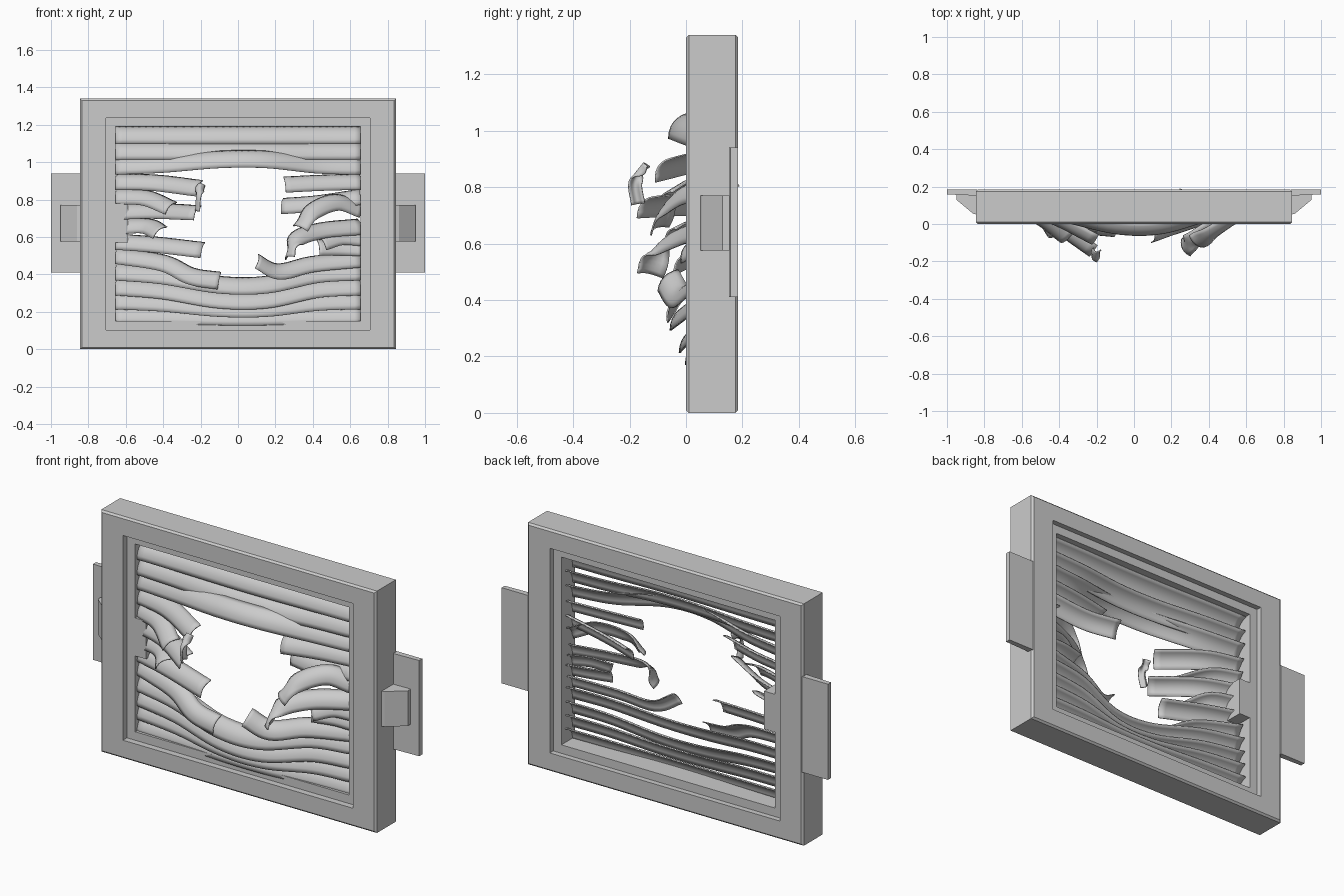
import bpy, bmesh, math
from mathutils import Vector

cube = bpy.data.objects.get("Cube")
if cube:
    bpy.data.objects.remove(cube, do_unlink=True)

grey = bpy.data.materials.new("plain_grey")
grey.use_nodes = True
grey.diffuse_color = (0.6, 0.6, 0.6, 1)
grey.node_tree.nodes["Principled BSDF"].inputs["Base Color"].default_value = (0.6, 0.6, 0.6, 1)


def make(name, bm, smooth=True):
    bmesh.ops.recalc_face_normals(bm, faces=bm.faces)
    me = bpy.data.meshes.new(name)
    bm.to_mesh(me)
    bm.free()
    me.materials.append(grey)
    ob = bpy.data.objects.new(name, me)
    bpy.context.collection.objects.link(ob)
    if smooth:
        bpy.ops.object.select_all(action='DESELECT')
        ob.select_set(True)
        bpy.context.view_layer.objects.active = ob
        bpy.ops.object.shade_smooth_by_angle(angle=math.radians(35))
    return ob


def skin(bm, rings, closed):
    """Join successive rings of points with quads."""
    rows = [[bm.verts.new(p) for p in r] for r in rings]
    n = len(rows[0])
    for a, b in zip(rows, rows[1:] + rows[:1] if closed else rows[1:]):
        for i in range(n if closed else n - 1):
            j = (i + 1) % n
            bm.faces.new((a[i], a[j], b[j], b[i]))


def prism(name, outline, z0, z1):
    """Extrude an (x, y) outline upwards."""
    bm = bmesh.new()
    f = bm.faces.new([bm.verts.new((x, y, z0)) for x, y in outline])
    top = bmesh.ops.extrude_face_region(bm, geom=[f])["geom"]
    bmesh.ops.translate(bm, vec=(0, 0, z1 - z0),
                        verts=[v for v in top if isinstance(v, bmesh.types.BMVert)])
    return make(name, bm, False)


# Stepped frame: half width, half height and depth of each loop
MID = 0.67
loops = [(0.835, 0.66, 0), (0.845, 0.67, 0.01), (0.845, 0.67, 0.175), (0.835, 0.66, 0.185),
         (0.705, 0.567, 0.185), (0.705, 0.567, 0.155), (0.655, 0.52, 0.155),
         (0.655, 0.52, 0.035), (0.705, 0.567, 0.035), (0.705, 0.567, 0)]
bm = bmesh.new()
skin(bm, [[(sx * w, y, MID + sz * h) for sx, sz in ((-1, -1), (1, -1), (1, 1), (-1, 1))]
          for w, h, y in loops], True)
make("frame", bm, False)

# Side flanges and their wedge brackets
for side, s in (("left", 1), ("right", -1)):
    prism(side + "_flange", [(s * x, y) for x, y in
          ((0.84, 0.152), (1, 0.158), (1, 0.185), (0.84, 0.185))], 0.41, 0.94)
    prism(side + "_bracket", [(s * x, y) for x, y in
          ((0.84, 0.05), (0.86, 0.055), (0.95, 0.13), (0.95, 0.155), (0.84, 0.155))], 0.575, 0.77)

# Latch block inside the opening
prism("latch_block", [(-0.66, 0.035), (-0.587, 0.035), (-0.587, 0.155), (-0.66, 0.155)], 0.57, 0.78)


def spline(pts, steps=7):
    """Smooth path through the points."""
    p = [Vector(q) for q in pts]
    p = [2 * p[0] - p[1]] + p + [2 * p[-1] - p[-2]]
    out = []
    for a, b, c, d in zip(p, p[1:], p[2:], p[3:]):
        for i in range(steps):
            t = i / steps
            out.append(0.5 * (2 * b + (c - a) * t + (2 * a - 5 * b + 4 * c - d) * t * t
                              + (3 * b - a - 3 * c + d) * t ** 3))
    return out + [p[-2]]


def slat(name, pts, twist=0, width=0.118):
    """Thin arched blade swept along a path, top edge leaning back."""
    path = spline(pts)
    rings = []
    n = len(path) - 1
    for i, c in enumerate(path):
        tan = (path[min(i + 1, n)] - path[max(i - 1, 0)]).normalized()
        if tan.x < 0:
            tan = -tan
        ang = math.radians(38 + twist * i / n)
        up = Vector((0, math.sin(ang), math.cos(ang)))
        up = (up - tan * up.dot(tan)).normalized()
        front = tan.cross(up)
        if front.y > 0 and abs(twist) < 60:
            front = -front
        ring = []
        for k in range(7):
            u = k / 3 - 1
            ring.append(c + up * (u * width / 2) + front * (0.022 * (1 - u * u) - 0.008))
        rings.append(ring)
    bm = bmesh.new()
    skin(bm, rings, False)
    ob = make(name, bm)
    mod = ob.modifiers.new("thickness", 'SOLIDIFY')
    mod.thickness = 0.006
    return ob


E, Y = 0.655, 0.08
# Unbroken slats: end height, middle rise, middle bulge depth
whole = [(1.15, 0.0, 0.07), (1.065, 0.0, 0.035), (0.985, 0.035, -0.025),
         (0.42, -0.07, -0.02), (0.34, -0.07, 0.01), (0.265, -0.04, 0.03), (0.19, -0.01, 0.06)]
for i, (z, rise, y) in enumerate(whole):
    slat(f"whole_slat_{i + 1}", [(-E, Y, z), (-0.4, Y + (y - Y) * 0.35, z + rise * 0.3),
         (-0.1, y, z + rise), (0.15, y, z + rise), (0.42, Y + (y - Y) * 0.3, z + rise * 0.2), (E, Y, z)])

# Broken slats on the right side of the opening
torn_right = [
    ([(-E, Y, 0.90), (-0.45, 0.03, 0.895), (-0.21, -0.09, 0.865)], 0),
    ([(-E, Y, 0.82), (-0.5, 0.02, 0.815), (-0.36, -0.08, 0.76)], 10),
    ([(-E, Y, 0.74), (-0.45, 0.0, 0.745), (-0.22, -0.15, 0.735)], 10),
    ([(-E, Y, 0.66), (-0.5, 0.03, 0.665), (-0.42, -0.06, 0.63)], 15),
    ([(-E, Y, 0.58), (-0.45, 0.04, 0.565), (-0.19, -0.02, 0.535)], 0),
    ([(-E, Y, 0.505), (-0.4, 0.02, 0.465), (-0.25, -0.03, 0.395), (-0.1, -0.05, 0.37)], -10)]
for i, (pts, tw) in enumerate(torn_right):
    slat(f"right_torn_slat_{i + 1}", pts, tw, 0.108)

# Curled sliver standing on the tip of a torn slat
slat("curled_sliver", [(-0.215, -0.17, 0.74), (-0.21, -0.18, 0.82), (-0.20, -0.14, 0.88)], 0, 0.05)

# Broken slats on the left side of the opening
torn_left = [
    ([(E, Y, 0.90), (0.45, 0.06, 0.895), (0.25, 0.03, 0.885)], 0),
    ([(E, Y, 0.82), (0.42, 0.10, 0.785), (0.235, 0.15, 0.77)], 0),
    ([(E, Y, 0.75), (0.53, 0.02, 0.79), (0.40, -0.06, 0.74), (0.33, -0.10, 0.65)], 0),
    ([(E, Y, 0.66), (0.45, 0.0, 0.64), (0.31, -0.09, 0.59), (0.27, -0.13, 0.49)], 10),
    ([(E, Y, 0.60), (0.55, 0.05, 0.605), (0.45, 0.0, 0.575)], 0),
    ([(E, Y, 0.545), (0.55, 0.07, 0.55), (0.43, 0.04, 0.55)], 0),
    ([(E, Y, 0.485), (0.40, 0.03, 0.46), (0.22, -0.03, 0.42), (0.105, -0.07, 0.475)], 0)]
for i, (pts, tw) in enumerate(torn_left):
    slat(f"left_torn_slat_{i + 1}", pts, tw, 0.108)
